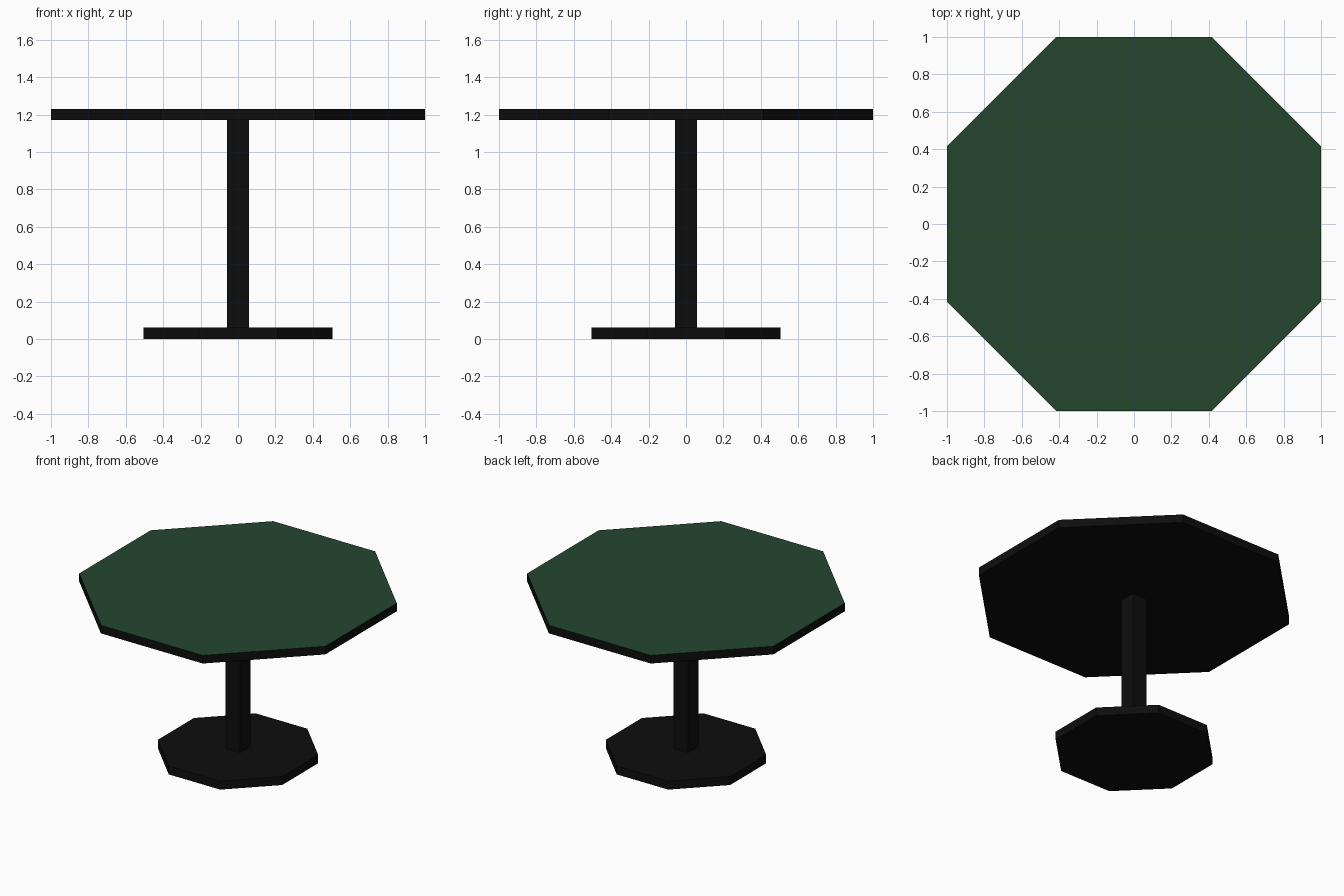
import bpy, bmesh, math

if "Cube" in bpy.data.objects:
    bpy.data.objects.remove(bpy.data.objects["Cube"])

def material(name, rgb):
    m = bpy.data.materials.new(name)
    m.diffuse_color = (*rgb, 1.0)
    m.use_nodes = True
    m.node_tree.nodes["Principled BSDF"].inputs["Base Color"].default_value = m.diffuse_color
    return m

black = material("black", (0.0042, 0.0042, 0.0042))
green = material("dark green", (0.017, 0.061, 0.028))

def prism(name, sides, half_width, z0, z1, mats):
    # Flat-sided prism with sides facing the axes, sized by half its flat-to-flat width
    bm = bmesh.new()
    radius = half_width / math.cos(math.pi / sides)
    ring = []
    for i in range(sides):
        a = (i + 0.5) * 2 * math.pi / sides
        ring.append(bm.verts.new((radius * math.cos(a), radius * math.sin(a), z0)))
    base = bm.faces.new(ring)
    ext = bmesh.ops.extrude_face_region(bm, geom=[base], use_keep_orig=True)
    for v in ext["geom"]:
        if isinstance(v, bmesh.types.BMVert):
            v.co.z = z1
    bmesh.ops.recalc_face_normals(bm, faces=bm.faces[:])
    # Upward face takes the last material
    for f in bm.faces:
        f.material_index = len(mats) - 1 if f.normal.z > 0.5 else 0
    mesh = bpy.data.meshes.new(name)
    bm.to_mesh(mesh)
    bm.free()
    for m in mats:
        mesh.materials.append(m)
    obj = bpy.data.objects.new(name, mesh)
    bpy.context.collection.objects.link(obj)
    return obj

# Octagonal foot, square post, octagonal top with a green surface
prism("foot", 8, 0.505, 0.0, 0.062, [black])
prism("post", 4, 0.06, 0.062, 1.17, [black])
prism("table_top", 8, 1.0, 1.17, 1.23, [black, green])
